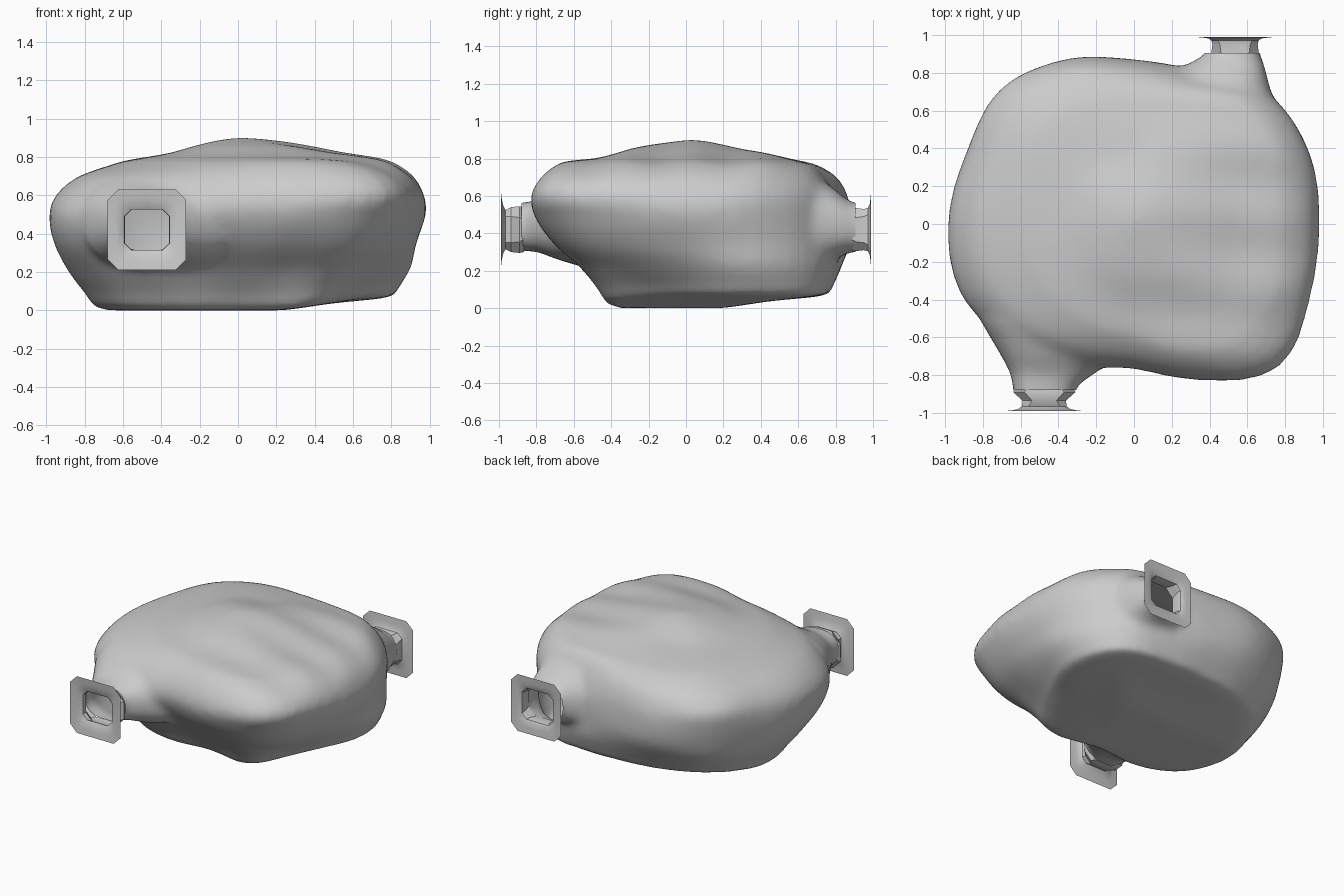
import bpy, bmesh
from math import sin, cos, pi

if "Cube" in bpy.data.objects:
    bpy.data.objects.remove(bpy.data.objects["Cube"])

# Cave body: radii every 22.5 degrees (from +x, counter-clockwise) at rising heights
HEIGHTS = [0.02, 0.2, 0.35, 0.5, 0.6, 0.7, 0.78, 0.83]
RADII = [
    [.71, .89, .96, .83, .76, .77, .81, .78, .75, .68, .54, .42, .37, .43, .60, .62],
    [.84, .97, .99, .88, .83, .86, .92, .90, .88, .83, .70, .55, .51, .58, .75, .78],
    [.92, .98, .99, .88, .87, .93, .97, .95, .96, .95, .84, .71, .67, .77, .92, .91],
    [.98, 1.0, .99, .88, .865, .945, 1.0, .965, .985, .99, .90, .81, .76, .88, 1.03, .99],
    [.97, 1.0, .98, .85, .845, .925, 1.0, .94, .95, .94, .87, .79, .76, .89, 1.08, 1.01],
    [.91, .94, .93, .80, .79, .86, .90, .84, .83, .82, .78, .71, .70, .83, 1.01, .95],
    [.77, .82, .83, .72, .67, .70, .71, .63, .59, .58, .57, .57, .58, .70, .83, .81],
    [.48, .50, .50, .44, .36, .35, .35, .32, .32, .32, .33, .34, .36, .39, .48, .50],
]


def catmull(a, b, c, d, t):
    return b + 0.5 * t * (c - a + t * (2*a - 5*b + 4*c - d + t * (3*(b - c) + d - a)))


def clamp(v):
    return max(0, min(1, v))


def loft(bm, rings, cap=True):
    """Skin a list of closed rings of points, optionally capping both ends."""
    vs = [[bm.verts.new(p) for p in r] for r in rings]
    n = len(vs[0])
    for r0, r1 in zip(vs, vs[1:]):
        for i in range(n):
            bm.faces.new((r0[i], r0[(i+1) % n], r1[(i+1) % n], r1[i]))
    if cap:
        bm.faces.new(vs[0])
        bm.faces.new(vs[-1])


def make_object(name, bm):
    bmesh.ops.recalc_face_normals(bm, faces=bm.faces[:])
    me = bpy.data.meshes.new(name)
    bm.to_mesh(me)
    bm.free()
    ob = bpy.data.objects.new(name, me)
    bpy.context.collection.objects.link(ob)
    return ob


def body_rings():
    n, sub, rings = 64, 4, []
    fine = []
    for row in RADII:
        fine.append([catmull(*[row[(i//4 + k) % 16] for k in (-1, 0, 1, 2)], (i % 4)/4)
                     for i in range(n)])
    last = len(fine) - 1
    levels = [(0, 0, s) for s in (0.05, 0.3, 0.6, 0.9)]
    levels += [(j, t/sub, 1) for j in range(last) for t in range(sub)]
    levels += [(last, 0, s) for s in (1, 0.75, 0.5, 0.25, 0.05)]
    for j, t, s in levels:
        ks = [max(0, min(last, j+k)) for k in (-1, 0, 1, 2)]
        z = HEIGHTS[j] + t*(HEIGHTS[min(j+1, last)] - HEIGHTS[j])
        if j == last:
            z += 0.07*(1 - s**1.5)
        if j == 0 and t == 0 and s < 1:
            z -= 0.02
        ring = []
        for i in range(n):
            a = 2*pi*i/n
            r = s*catmull(*[fine[k][i] for k in ks], t)
            x, y = r*cos(a), r*sin(a)
            # floor rising to the right and back, soft ridges on the roof
            lift = 0.06*max(clamp((x-0.25)/0.4), clamp((y-0.2)/0.4))*max(0, 1 - z/0.3)
            ridge = 0.010*sin(17*y + 1.5*x)*clamp((z-0.6)/0.15)*clamp(0.4 + x)
            ring.append((x, y, z + lift + ridge))
        rings.append(ring)
    return rings


def round_ring(y, cx, hw, cz, hh, n=32):
    def se(v):
        return (1 if v > 0 else -1)*abs(v)**0.8
    return [(cx + hw*se(cos(2*pi*i/n)), y, cz + hh*se(sin(2*pi*i/n))) for i in range(n)]


FRONT_TAPER = [(-.95, -.475, .155, .435, .125), (-.86, -.475, .17, .435, .13),
               (-.79, -.43, .225, .44, .14), (-.69, -.385, .325, .45, .19),
               (-.52, -.39, .42, .46, .25), (-.3, -.4, .42, .47, .27)]
BACK_TAPER = [(.98, .53, .13, .43, .125), (.9, .525, .14, .43, .13),
              (.85, .49, .20, .44, .15), (.78, .455, .25, .45, .20),
              (.62, .41, .34, .45, .26), (.4, .35, .4, .45, .27)]

# Fuse body and tapering necks into one smooth skin
bm = bmesh.new()
loft(bm, body_rings())
for taper in (FRONT_TAPER, BACK_TAPER):
    loft(bm, [round_ring(*t) for t in taper])
blob = make_object("cave_shell", bm)
rm = blob.modifiers.new("fuse", 'REMESH')
rm.mode = 'VOXEL'
rm.voxel_size = 0.025
sm = blob.modifiers.new("soften", 'SMOOTH')
sm.factor = 0.5
sm.iterations = 14
dg = bpy.context.evaluated_depsgraph_get()
mesh = bpy.data.meshes.new_from_object(blob.evaluated_get(dg))
blob.modifiers.clear()

# Slice the neck ends open and rest the shell on the ground
bm = bmesh.new()
bm.from_mesh(mesh)
for y, d in ((-.88, -1), (.905, 1)):
    bmesh.ops.bisect_plane(bm, geom=bm.verts[:] + bm.edges[:] + bm.faces[:],
                           plane_co=(0, y, 0), plane_no=(0, d, 0), clear_outer=True)
low = min(v.co.z for v in bm.verts)
for v in bm.verts:
    v.co.z -= low*max(0, 1 - v.co.z/0.4)
bm.to_mesh(mesh)
bm.free()
blob.data = mesh


def oct_ring(y, cx, cz, hw, hh, ch):
    """Chamfered rectangle with a midpoint on every side."""
    c = [(hw, -hh+ch), (hw, hh-ch), (hw-ch, hh), (-hw+ch, hh),
         (-hw, hh-ch), (-hw, -hh+ch), (-hw+ch, -hh), (hw-ch, -hh)]
    pts = []
    for (x0, z0), (x1, z1) in zip(c, c[1:] + c[:1]):
        pts += [(cx+x0, y, cz+z0), (cx+(x0+x1)/2, y, cz+(z0+z1)/2)]
    return pts


# Doorway collars: pinched sleeve flaring into a flat chamfered plate
COLLARS = {
    "front_doorway": (-1, -.475, [(.865, .155, .12, .07), (.89, .165, .125, .06),
                                  (.935, .115, .12, .05), (.965, .118, .105, .035),
                                  (.978, .135, .13, .035), (.985, .16, .165, .04),
                                  (.99, .205, .21, .055)]),
    "back_doorway": (1, .535, [(.89, .125, .115, .06), (.91, .125, .115, .05),
                               (.95, .12, .11, .04), (.972, .125, .115, .035),
                               (.982, .14, .135, .035), (.986, .165, .165, .04),
                               (.99, .205, .21, .055)]),
}
collars = []
for name, (side, cx, prof) in COLLARS.items():
    bm = bmesh.new()
    loft(bm, [oct_ring(side*y, cx, .42, hw, hh, ch) for y, hw, hh, ch in prof], cap=False)
    collars.append(make_object(name, bm))

for ob in [blob] + collars:
    bpy.ops.object.select_all(action='DESELECT')
    ob.select_set(True)
    bpy.context.view_layer.objects.active = ob
    bpy.ops.object.shade_smooth_by_angle(angle=0.6)
